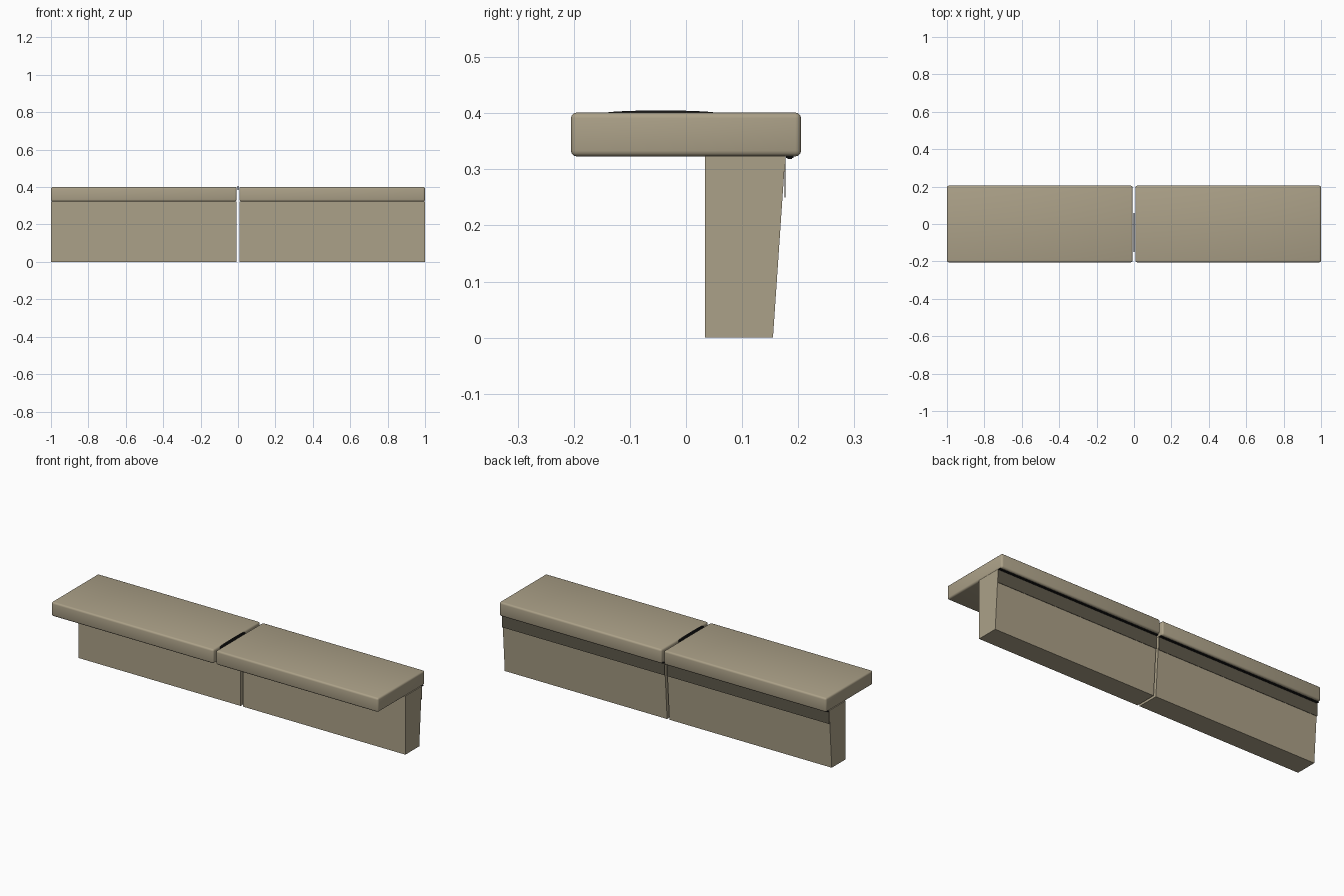
import bpy, bmesh, math

if "Cube" in bpy.data.objects:
    bpy.data.objects.remove(bpy.data.objects["Cube"])


def material(name, rgb):
    m = bpy.data.materials.new(name)
    m.diffuse_color = (*rgb, 1)
    m.use_nodes = True
    m.node_tree.nodes["Principled BSDF"].inputs["Base Color"].default_value = m.diffuse_color
    return m


STONE = material("warm stone", (0.41, 0.355, 0.246))
DARK = material("dark bronze", (0.114, 0.10, 0.07))
BLACK = material("black", (0.01, 0.01, 0.01))


def extrude_x(name, profile, x0, x1, mat):
    """Prism from a (y, z) profile swept along x."""
    bm = bmesh.new()
    a = [bm.verts.new((x0, y, z)) for y, z in profile]
    b = [bm.verts.new((x1, y, z)) for y, z in profile]
    bm.faces.new(a)
    bm.faces.new(b[::-1])
    n = len(profile)
    for i in range(n):
        j = (i + 1) % n
        bm.faces.new((a[i], b[i], b[j], a[j]))
    bmesh.ops.recalc_face_normals(bm, faces=bm.faces)
    me = bpy.data.meshes.new(name)
    bm.to_mesh(me)
    bm.free()
    me.materials.append(mat)
    ob = bpy.data.objects.new(name, me)
    bpy.context.collection.objects.link(ob)
    return ob


def rect(y0, y1, z0, z1):
    return [(y0, z0), (y1, z0), (y1, z1), (y0, z1)]


GAP = 0.007
for side, x0, x1 in (("left", -1.0, -GAP), ("right", GAP, 1.0)):
    # rounded seat slab
    seat = extrude_x(side + "_seat", rect(-0.205, 0.205, 0.323, 0.401), x0, x1, STONE)
    bev = seat.modifiers.new("rounding", 'BEVEL')
    bev.width = 0.01
    bev.segments = 3
    seat.data.shade_smooth()
    # tapered support wall
    extrude_x(side + "_support", [(0.034, 0), (0.155, 0), (0.177, 0.324), (0.034, 0.324)],
              x0, x1, STONE)
    # dark panel hanging behind the support
    extrude_x(side + "_back_panel", rect(0.1755, 0.1775, 0.25, 0.323), x0, x1, DARK)
    # light strip under the rear overhang with a row of small lamps
    extrude_x(side + "_light_strip", rect(0.178, 0.192, 0.3205, 0.3235), x0, x1, BLACK)
    lamp = extrude_x(side + "_lamps", rect(0.181, 0.189, 0.3185, 0.3207),
                     x0 + 0.008, x0 + 0.018, BLACK)
    arr = lamp.modifiers.new("row", 'ARRAY')
    arr.count = 40
    arr.use_relative_offset = False
    arr.use_constant_offset = True
    arr.constant_offset_displace = (0.0247, 0, 0)

# thin arched fin in the joint between the seats
arc = [(-0.045 + 0.105 * math.cos(math.pi * i / 10),
        0.399 + 0.006 * math.sin(math.pi * i / 10)) for i in range(11)]
extrude_x("joint_fin", arc + [(-0.15, 0.385), (0.06, 0.385)], -0.004, 0.004, BLACK)
